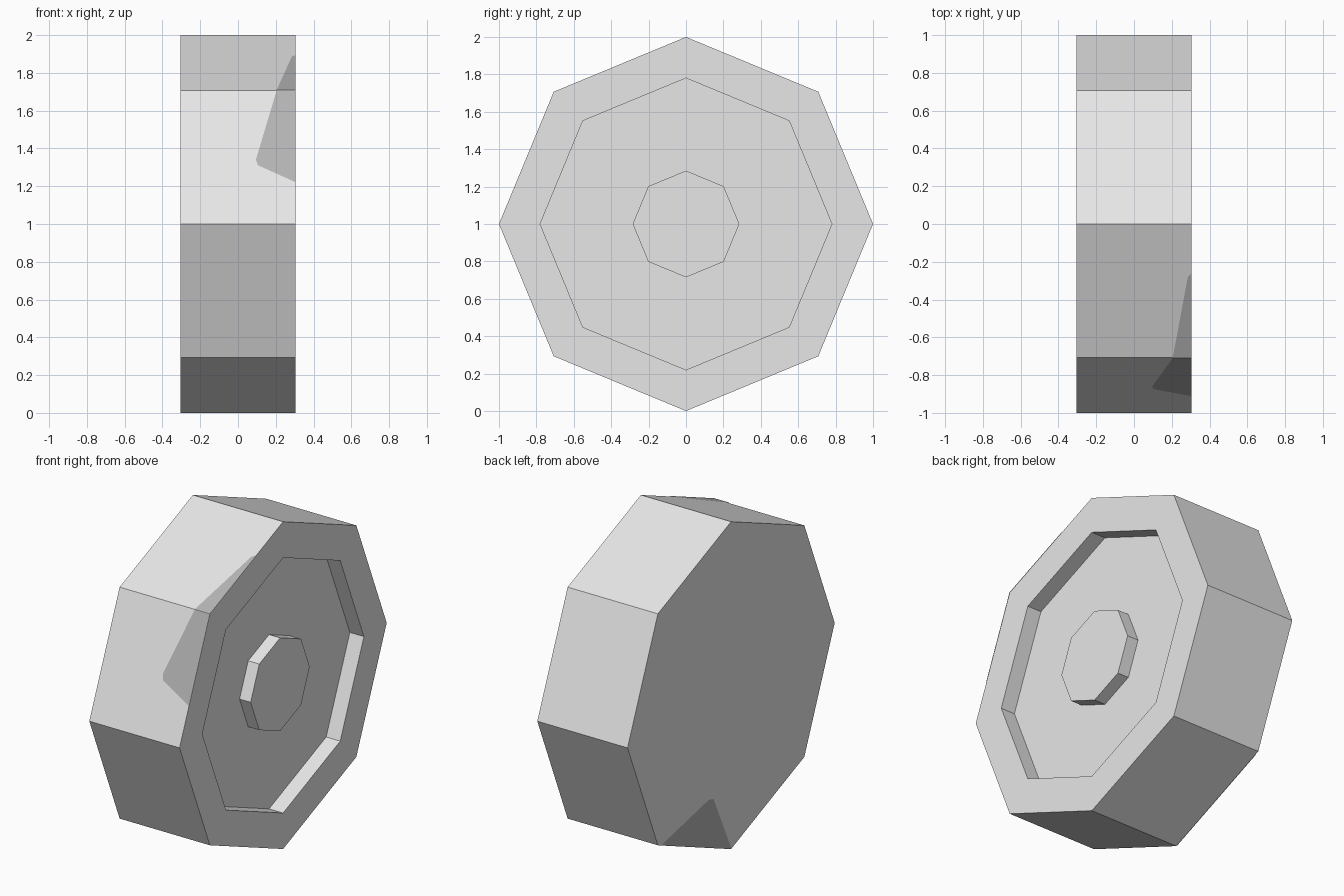
import bpy, bmesh, math
from mathutils import Vector

if "Cube" in bpy.data.objects:
    bpy.data.objects.remove(bpy.data.objects["Cube"])

SIDES = 8
HALF = 0.305      # half of the wheel's width
AXLE_Z = 1.0
LIFT = 0.003      # height of painted patches above the surface


def material(name, value):
    m = bpy.data.materials.new(name)
    m.diffuse_color = (value, value, value, 1)
    m.use_nodes = True
    m.node_tree.nodes["Principled BSDF"].inputs["Base Color"].default_value = m.diffuse_color
    return m


light_grey = material("light grey", 0.80)
mid_grey = material("mid grey", 0.455)


def finish(name, bm, mat):
    mesh = bpy.data.meshes.new(name)
    bm.to_mesh(mesh)
    bm.free()
    mesh.materials.append(mat)
    obj = bpy.data.objects.new(name, mesh)
    bpy.context.scene.collection.objects.link(obj)
    return obj


def lathe(name, profile, mat):
    """Turn (x, radius) points around the axle and cap both ends."""
    bm = bmesh.new()
    rings = []
    for x, r in profile:
        ring = []
        for i in range(SIDES):
            a = 2 * math.pi * i / SIDES
            ring.append(bm.verts.new((x, r * math.cos(a), AXLE_Z + r * math.sin(a))))
        rings.append(ring)
    for a, b in zip(rings, rings[1:]):
        for i in range(SIDES):
            j = (i + 1) % SIDES
            bm.faces.new((a[i], a[j], b[j], b[i]))
    bm.faces.new(rings[0])
    bm.faces.new(rings[-1])
    bmesh.ops.recalc_face_normals(bm, faces=bm.faces)
    return finish(name, bm, mat)


def patch(name, points, normal, mat):
    """Thin painted plate lying just above a flat face."""
    bm = bmesh.new()
    n = Vector(normal).normalized()
    face = bm.faces.new([bm.verts.new(Vector(p) + n * LIFT) for p in points])
    face.normal_update()
    if face.normal.dot(n) < 0:
        face.normal_flip()
    return finish(name, bm, mat)


# Wheel: plain back, recessed front with a raised hub
lathe("wheel", [(-HALF, 1.0), (HALF, 1.0), (HALF, 0.78), (HALF - 0.095, 0.78),
                (HALF - 0.095, 0.285), (HALF - 0.02, 0.285)], light_grey)

# Darker patch across two neighbouring tread faces
SLOPE = math.tan(math.pi / 8)


def upper(x, y):      # on the near-top tread face
    return (x, y, 2 + y * SLOPE)


def lower(x, z):      # on the steep front tread face
    return (x, -1 + (z - 1) * SLOPE, z)


c, s = math.cos(math.pi / 8), math.sin(math.pi / 8)
patch("tread_patch_upper",
      [upper(0.205, -0.707), upper(HALF, -0.707), upper(HALF, -0.26), upper(0.285, -0.28)],
      (0, -s, c), mid_grey)
patch("tread_patch_lower",
      [lower(0.205, 1.707), lower(0.095, 1.34), lower(0.105, 1.31),
       lower(HALF, 1.22), lower(HALF, 1.707)],
      (0, -c, s), mid_grey)

# Darker patch at the bottom of the plain side
patch("side_patch",
      [(-HALF, 0.0, 0.0), (-HALF, 0.68, 0.282), (-HALF, 0.22, 0.385), (-HALF, 0.175, 0.375)],
      (-1, 0, 0), mid_grey)
